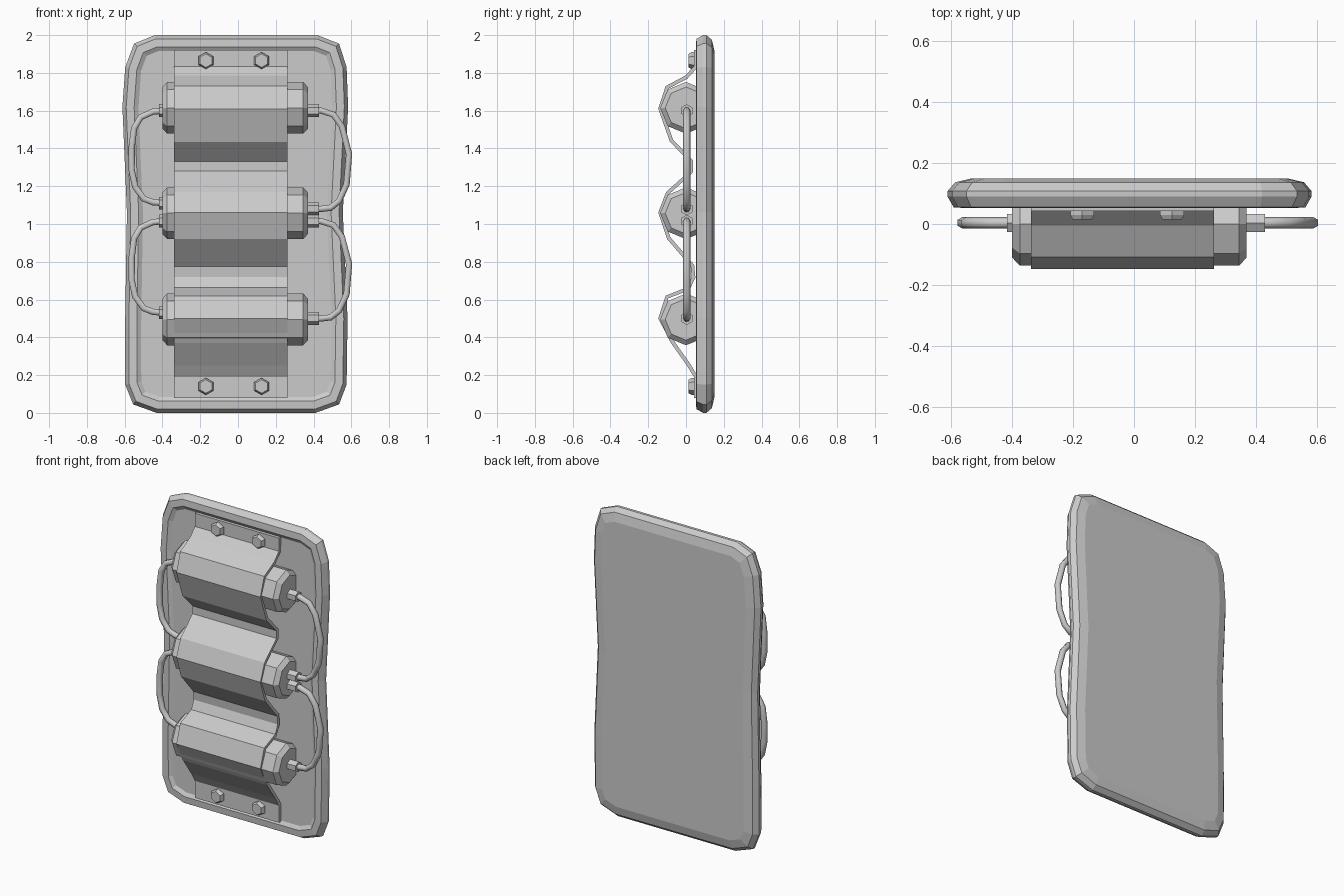
import bpy, bmesh, math
from mathutils import Vector, Matrix

cube = bpy.data.objects.get("Cube")
if cube:
    bpy.data.objects.remove(cube)

grey = bpy.data.materials.new("plain grey")
grey.use_nodes = True
grey.diffuse_color = (0.6, 0.6, 0.6, 1)
grey.node_tree.nodes["Principled BSDF"].inputs["Base Color"].default_value = (0.6, 0.6, 0.6, 1)


def finish(name, bm):
    bmesh.ops.recalc_face_normals(bm, faces=bm.faces)
    mesh = bpy.data.meshes.new(name)
    bm.to_mesh(mesh)
    bm.free()
    mesh.materials.append(grey)
    obj = bpy.data.objects.new(name, mesh)
    bpy.context.collection.objects.link(obj)
    return obj


def loft(name, rings):
    """Skin a list of closed rings and cap both ends."""
    bm = bmesh.new()
    loops = [[bm.verts.new(p) for p in ring] for ring in rings]
    n = len(loops[0])
    for a, b in zip(loops, loops[1:]):
        for i in range(n):
            j = (i + 1) % n
            bm.faces.new((a[i], a[j], b[j], b[i]))
    bm.faces.new(loops[0])
    bm.faces.new(loops[-1])
    return finish(name, bm)


def turned(name, centre, axis, sides, profile, phase=0):
    """Faceted solid along x or y; profile holds (position, radius) pairs."""
    rings = []
    for pos, r in profile:
        ring = []
        for k in range(sides):
            a = phase + math.tau * k / sides
            u, w = r * math.cos(a), r * math.sin(a)
            offset = (pos, u, w) if axis == "x" else (u, pos, w)
            ring.append(Vector(centre) + Vector(offset))
        rings.append(ring)
    return loft(name, rings)


# Backing plate: waisted outline with chamfered corners
outline = [Vector(p) for p in (
    (-.44, 2), (-.55, 1.955), (-.597, 1.83), (-.612, 1.62), (-.588, 1.06),
    (-.598, .45), (-.597, .15), (-.555, .045), (-.43, 0),
    (.41, 0), (.535, .045), (.575, .15), (.58, .5), (.555, 1.06),
    (.583, 1.62), (.575, 1.83), (.535, 1.955), (.42, 2))]


def inset(points, d):
    result = []
    for i, p in enumerate(points):
        a = (p - points[i - 1]).normalized()
        b = (points[(i + 1) % len(points)] - p).normalized()
        na, nb = Vector((-a.y, a.x)), Vector((-b.y, b.x))
        result.append(p + (na + nb) * d / (1 + na.dot(nb)))
    return result


section = [(.08, .15), (.025, .137), (0, .108), (0, .09),
           (.02, .055), (.062, .052), (.085, .066)]
loft("backing_plate", [[(p.x, y, p.y) for p in inset(outline, d)] for d, y in section])

# Canisters lying across the plate
for label, z in (("upper", 1.615), ("middle", 1.057), ("lower", .495)):
    turned(label + "_canister", (0, 0, z), "x", 8,
           [(-.4, .11), (-.375, .137), (.345, .137), (.37, .11)])

# Strap that wraps over the canisters
profile = [(.042, 1.92), (.042, 1.835), (-.005, 1.785), (-.108, 1.73), (-.147, 1.61),
           (-.085, 1.435), (.018, 1.33), (.018, 1.28), (-.105, 1.17), (-.147, 1.06),
           (-.1, .92), (.025, .775), (.03, .72), (.005, .665), (-.108, .62),
           (-.147, .5), (-.08, .37), (.005, .25), (.042, .19), (.042, .08)]
bm = bmesh.new()
rows = [[bm.verts.new((x, y, z)) for x in (-.338, .263)] for y, z in profile]
for (a, b), (c, d) in zip(rows, rows[1:]):
    bm.faces.new((c, d, b, a))
strap = finish("strap", bm)
# Orient the sheet so that thickness grows toward the plate
if strap.data.polygons[0].normal.y > 0:
    strap.data.flip_normals()
solid = strap.modifiers.new("thickness", "SOLIDIFY")
solid.thickness = .02
solid.offset = -1

# Hexagonal bolts
for row, z in (("upper", 1.865), ("lower", .14)):
    for side, x in (("right", -.17), ("left", .125)):
        turned(f"{row}_{side}_bolt", (x, 0, z), "y", 6,
               [(.06, .045), (.03, .045), (.014, .036)], math.pi / 6)


# Looping hoses with hexagonal fittings
def hose(name, path, end_x, fitting):
    curve = bpy.data.curves.new(name, "CURVE")
    curve.dimensions = "3D"
    curve.bevel_depth = .019
    curve.bevel_resolution = 1
    curve.use_fill_caps = True
    spline = curve.splines.new("POLY")
    spline.points.add(len(path) - 1)
    for point, (x, z) in zip(spline.points, path):
        point.co = (x, .004, z, 1)
    curve.materials.append(grey)
    obj = bpy.data.objects.new(name, curve)
    bpy.context.collection.objects.link(obj)
    for spot, z in (("top", path[0][1]), ("bottom", path[-1][1])):
        turned(f"{name}_{spot}_fitting", (end_x, .004, z), "x", 6,
               [(0, .034), (fitting, .034)], math.pi / 6)


for label, top, bottom in (("upper", 1.6, 1.11), ("lower", 1.015, .53)):
    # Points run from the top end (1) to the bottom end (0)
    def place(pts, lo):
        return [(x, lo + (top - lo) * t) for x, t in pts]
    hose(label + "_right_hose", place(
        [(-.39, 1), (-.45, .99), (-.515, .93), (-.55, .81), (-.563, .6),
         (-.563, .36), (-.545, .18), (-.5, .05), (-.45, .01), (-.39, 0)], bottom),
        -.395, -.022)
    hose(label + "_left_hose", place(
        [(.36, 1), (.44, 1), (.505, .96), (.55, .84), (.588, .56),
         (.575, .25), (.535, .08), (.49, .01), (.44, 0), (.36, 0)], bottom - .03),
        .365, .065)
